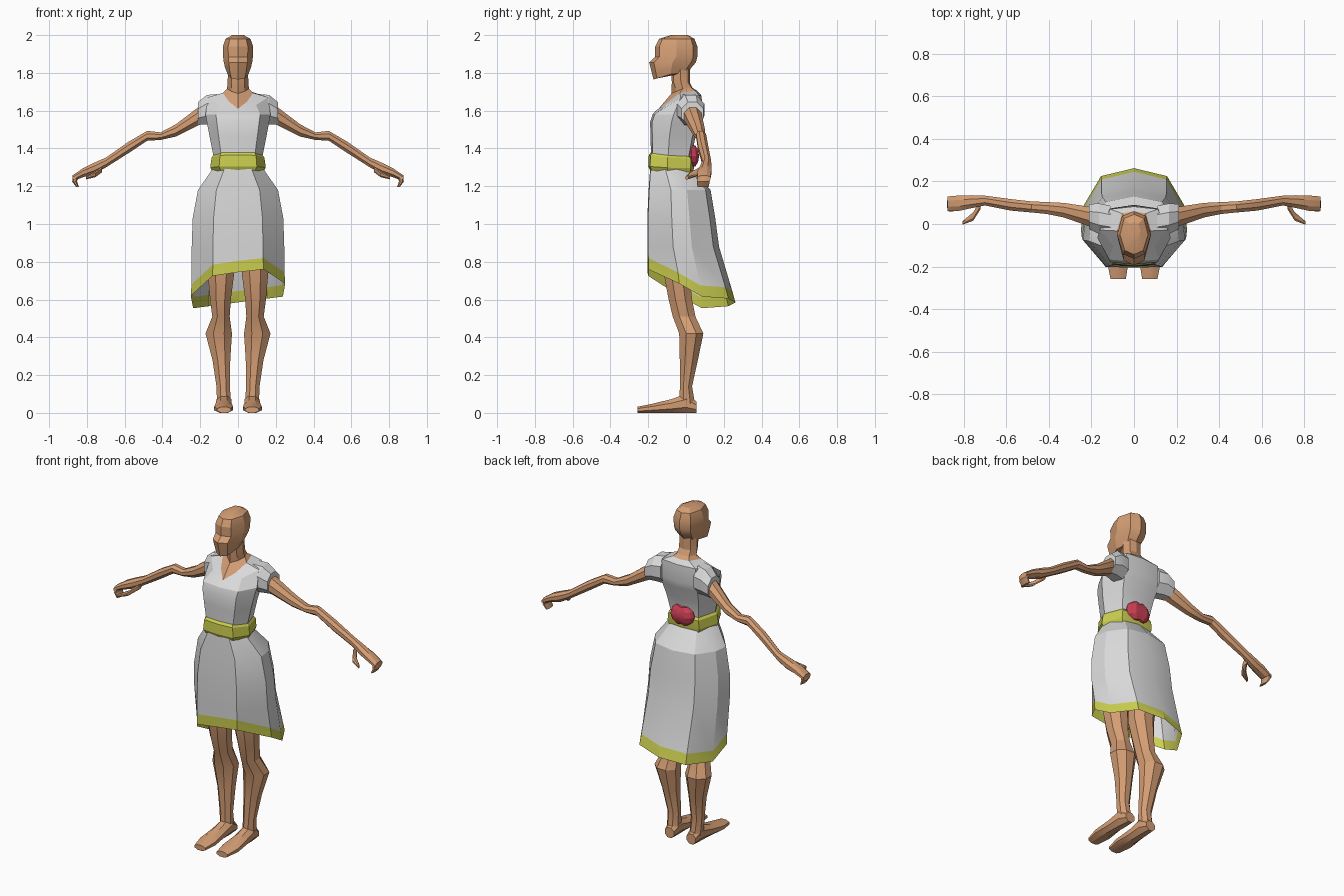
import bpy
import bmesh
from math import cos, sin, pi, radians
from mathutils import Vector

start_cube = bpy.data.objects.get("Cube")
if start_cube:
    bpy.data.objects.remove(start_cube, do_unlink=True)


def material(name, r, g, b):
    mat = bpy.data.materials.new(name)
    mat.use_nodes = True
    mat.diffuse_color = (r, g, b, 1)
    shader = mat.node_tree.nodes["Principled BSDF"]
    shader.inputs["Base Color"].default_value = (r, g, b, 1)
    shader.inputs["Roughness"].default_value = 0.8
    return mat


skin = material("skin", 0.66, 0.34, 0.175)
cloth = material("pale_cloth", 0.7, 0.7, 0.7)
trim = material("yellow_trim", 0.6, 0.62, 0.08)
rose = material("red_bow", 0.6, 0.05, 0.09)
parts = []


def finish(bm, name, *mats):
    """Turn a bmesh into a named object with its materials."""
    bmesh.ops.recalc_face_normals(bm, faces=bm.faces[:])
    mesh = bpy.data.meshes.new(name)
    bm.to_mesh(mesh)
    bm.free()
    obj = bpy.data.objects.new(name, mesh)
    bpy.context.collection.objects.link(obj)
    for mat in mats:
        mesh.materials.append(mat)
    parts.append(obj)
    return obj


def loft(name, rings, mat, caps=True, last_band=None):
    """Skin a stack of rings; the last band may take a second material."""
    bm = bmesh.new()
    rows = [[bm.verts.new(p) for p in ring] for ring in rings]
    count = len(rows[0])
    for level, (low, high) in enumerate(zip(rows, rows[1:])):
        for i in range(count):
            j = (i + 1) % count
            face = bm.faces.new((low[i], low[j], high[j], high[i]))
            if last_band and level == len(rows) - 2:
                face.material_index = 1
    if caps:
        bm.faces.new(rows[0])
        bm.faces.new(rows[-1])
    return finish(bm, name, *([mat, last_band] if last_band else [mat]))


def ring(shape, z, width, front, back, z_back=None, tilt=0.0):
    """Symmetric ring from a half shape of (width share, depth share)."""
    z_back = z if z_back is None else z_back
    half = []
    for u, t in shape:
        rise = (z_back - z) * min(1, t / 0.62)
        half.append((u * width, front + (back - front) * t, z + rise))
    whole = half + [(-x, y, h) for x, y, h in half[-2:0:-1]]
    return [Vector((x, y, h + tilt * x)) for x, y, h in whole]


def limb(name, axis, sections, mat):
    """Eight-sided limb along an axis, mirrored to the other side."""
    rings = []
    across = [a for a in range(3) if a != axis]
    for pos, c1, c2, r1, r2 in sections:
        loop = []
        for k in range(8):
            a = (k + 0.5) * pi / 4
            p = Vector()
            p[axis] = pos
            p[across[0]] = c1 + r1 * cos(a) / cos(pi / 8)
            p[across[1]] = c2 + r2 * sin(a) / cos(pi / 8)
            loop.append(p)
        rings.append(loop)
    obj = loft(name, rings, mat)
    mirror = obj.modifiers.new("mirror", "MIRROR")
    mirror.use_mirror_merge = False
    return obj


# Half outlines, from front centre to back centre
BODY = [(0, 0), (0.68, 0.04), (1, 0.42), (0.72, 0.93), (0, 1)]
NECK = [(0, 0), (0.6, 0.25), (1, 0.55), (0.7, 0.95), (0, 1)]
HEAD = [(0, 0), (0.65, 0.1), (1, 0.5), (0.7, 0.9), (0, 1)]
SKIRT = [(0, 0), (0.54, 0.01), (1, 0.36), (0.95, 0.62), (0.62, 0.92), (0, 1)]

# Head
loft("head", [
    ring(HEAD, 1.765, 0.055, -0.172, 0.01, 1.8),
    ring(HEAD, 1.81, 0.068, -0.183, 0.03, 1.83),
    ring(HEAD, 1.855, 0.075, -0.195, 0.052),
    ring(HEAD, 1.885, 0.079, -0.163, 0.06),
    ring(HEAD, 1.94, 0.08, -0.163, 0.06),
    ring(HEAD, 1.98, 0.066, -0.143, 0.045),
    ring(HEAD, 2, 0.03, -0.08, 0.01),
], skin)

# Neck and open neckline share the same edge as the dress
neckline = ring(NECK, 1.61, 0.08, -0.145, 0.06, 1.705)
loft("neck", [
    neckline,
    ring(NECK, 1.69, 0.058, -0.078, 0.035, 1.72),
    ring(HEAD, 1.75, 0.055, -0.075, 0.02),
    ring(HEAD, 1.83, 0.052, -0.08, 0.02),
], skin, caps=False)

# Bodice
loft("bodice", [
    ring(BODY, 1.28, 0.128, -0.185, 0.03),
    ring(BODY, 1.36, 0.13, -0.185, 0.03),
    ring(BODY, 1.46, 0.15, -0.188, 0.05),
    ring(BODY, 1.54, 0.165, -0.19, 0.08),
    ring(BODY, 1.58, 0.172, -0.177, 0.09),
    ring(NECK, 1.597, 0.16, -0.163, 0.082, 1.68),
    neckline,
], cloth, caps=False)
limb("sleeves", 0, [
    (0.11, 0.015, 1.605, 0.07, 0.083),
    (0.165, 0.025, 1.605, 0.072, 0.078),
    (0.212, 0.035, 1.585, 0.058, 0.06),
], cloth)

# Skirt with a coloured slanting hem
loft("skirt", [
    ring(SKIRT, 1.29, 0.135, -0.19, 0.035),
    ring(SKIRT, 1.18, 0.212, -0.198, 0.13),
    ring(SKIRT, 1.03, 0.24, -0.205, 0.155),
    ring(SKIRT, 0.88, 0.245, -0.205, 0.175),
    ring(SKIRT, 0.805, 0.246, -0.204, 0.245, 0.645, 0.13),
    ring(SKIRT, 0.745, 0.25, -0.204, 0.262, 0.585, 0.13),
], cloth, caps=False, last_band=trim)

# Belt, slightly peaked at the front
loft("belt", [
    ring(BODY, 1.285, 0.135, -0.19, 0.036, 1.27),
    ring(BODY, 1.305, 0.147, -0.2, 0.042, 1.295),
    ring(BODY, 1.365, 0.14, -0.197, 0.042, 1.345),
    ring(BODY, 1.38, 0.128, -0.185, 0.03, 1.36),
], trim, caps=False)

# Gathered bow at the back of the belt
bm = bmesh.new()
bmesh.ops.create_uvsphere(bm, u_segments=12, v_segments=6, radius=1)
for v in bm.verts:
    pinch = 0.88 if abs(v.co.x) < 0.1 else 1
    v.co = Vector((v.co.x * 0.078, v.co.y * 0.045 * pinch + 0.03,
                   v.co.z * 0.064 * pinch + 1.36))
finish(bm, "bow", rose)

# Arms, curled fingers and thumbs
limb("arms", 0, [
    (0.15, 0.02, 1.6, 0.045, 0.055),
    (0.21, 0.035, 1.57, 0.046, 0.048),
    (0.33, 0.065, 1.495, 0.034, 0.032),
    (0.41, 0.075, 1.465, 0.028, 0.02),
    (0.48, 0.08, 1.467, 0.026, 0.026),
    (0.58, 0.09, 1.405, 0.027, 0.03),
    (0.7, 0.11, 1.325, 0.023, 0.026),
    (0.76, 0.105, 1.295, 0.03, 0.03),
    (0.82, 0.098, 1.272, 0.036, 0.024),
    (0.875, 0.095, 1.242, 0.034, 0.016),
], skin)
limb("fingers", 2, [
    (1.255, 0.86, 0.095, 0.014, 0.033),
    (1.225, 0.865, 0.092, 0.013, 0.034),
    (1.197, 0.85, 0.09, 0.007, 0.03),
], skin)
limb("thumbs", 0, [
    (0.72, 0.09, 1.29, 0.02, 0.016),
    (0.755, 0.035, 1.262, 0.02, 0.014),
    (0.805, 0.005, 1.245, 0.008, 0.009),
], skin)

# Legs and feet
limb("legs", 2, [
    (1.05, 0.1, -0.03, 0.085, 0.09),
    (0.74, 0.09, -0.05, 0.07, 0.068),
    (0.6, 0.093, -0.03, 0.055, 0.062),
    (0.51, 0.09, -0.01, 0.046, 0.06),
    (0.42, 0.102, 0.028, 0.07, 0.064),
    (0.28, 0.088, 0.015, 0.047, 0.048),
    (0.14, 0.078, 0, 0.036, 0.032),
    (0.05, 0.075, 0.005, 0.036, 0.042),
], skin)
limb("feet", 1, [
    (0.055, 0.073, 0.03, 0.03, 0.03),
    (0, 0.074, 0.05, 0.04, 0.05),
    (-0.08, 0.076, 0.036, 0.042, 0.036),
    (-0.18, 0.076, 0.024, 0.05, 0.024),
    (-0.258, 0.074, 0.016, 0.036, 0.016),
], skin)

# Soft shading with crisp creases
bpy.ops.object.select_all(action="DESELECT")
for obj in parts:
    obj.select_set(True)
bpy.context.view_layer.objects.active = parts[0]
bpy.ops.object.shade_smooth_by_angle(angle=radians(25))
